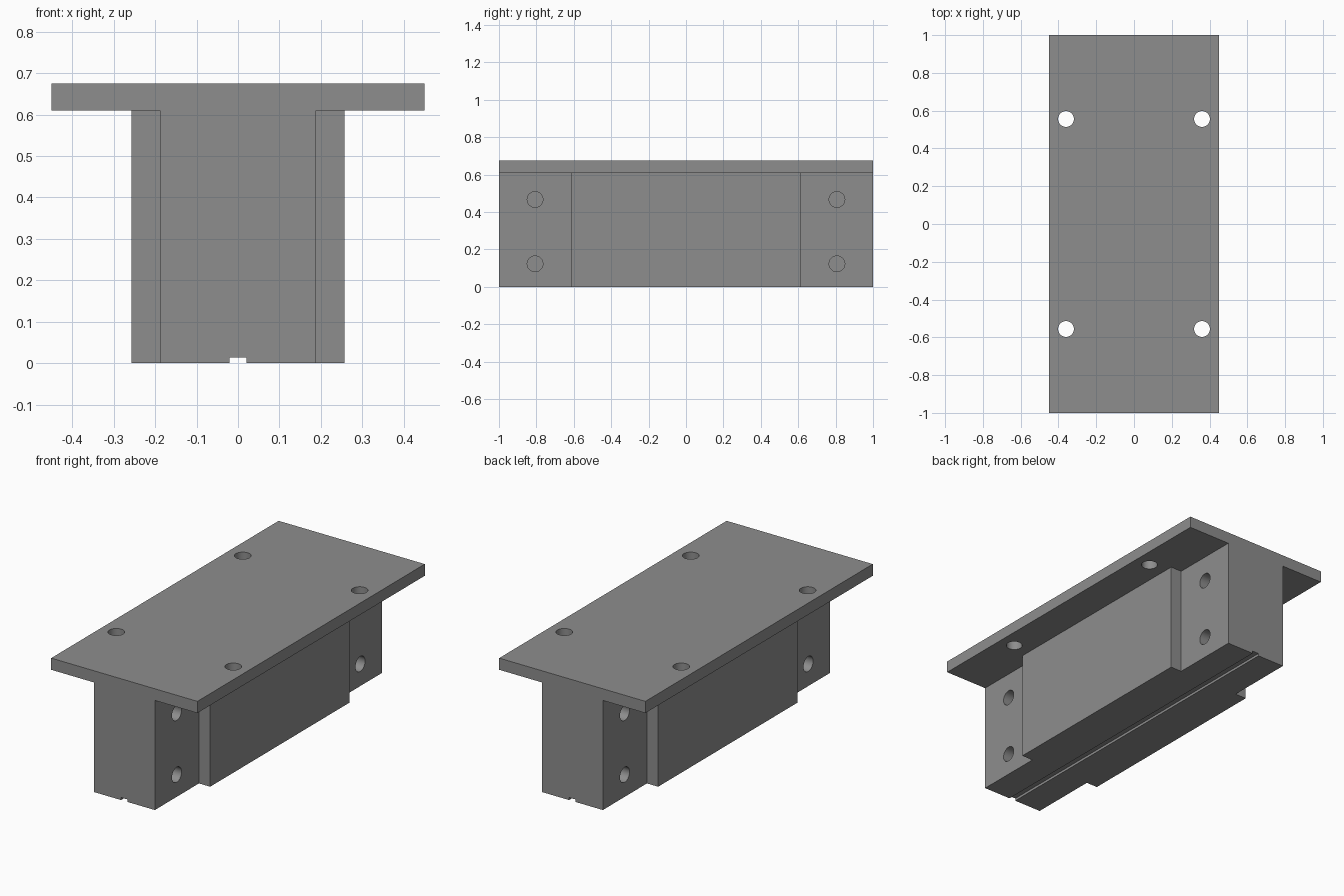
import bpy, bmesh, math
from mathutils import Matrix

if "Cube" in bpy.data.objects:
    bpy.data.objects.remove(bpy.data.objects["Cube"])

TOP, UNDER = 0.675, 0.61          # flange top and underside
CORE, PAD, PAD_Y = 0.188, 0.257, 0.612
HOLE_R, HOLE_DEPTH = 0.042, 0.14

grey = bpy.data.materials.new("steel grey")
grey.diffuse_color = (0.27, 0.27, 0.27, 1)
grey.use_nodes = True
grey.node_tree.nodes["Principled BSDF"].inputs["Base Color"].default_value = grey.diffuse_color


def finish(name, bm):
    bmesh.ops.recalc_face_normals(bm, faces=bm.faces)
    mesh = bpy.data.meshes.new(name)
    bm.to_mesh(mesh)
    bm.free()
    mesh.materials.append(grey)
    obj = bpy.data.objects.new(name, mesh)
    bpy.context.collection.objects.link(obj)
    return obj


def box(name, size, loc):
    bm = bmesh.new()
    bmesh.ops.create_cube(bm, size=1, matrix=Matrix.Translation(loc) @ Matrix.Diagonal((*size, 1)))
    return finish(name, bm)


def cylinder(name, depth, loc, axis):
    bm = bmesh.new()
    turn = Matrix.Rotation(math.pi / 2, 4, 'Y') if axis == 'X' else Matrix()
    bmesh.ops.create_cone(bm, cap_ends=True, segments=48, radius1=HOLE_R, radius2=HOLE_R,
                          depth=depth, matrix=Matrix.Translation(loc) @ turn)
    return finish(name, bm)


def combine(target, tool, operation):
    mod = target.modifiers.new(tool.name, 'BOOLEAN')
    mod.operation, mod.solver, mod.object = operation, 'EXACT', tool
    bpy.context.view_layer.objects.active = target
    bpy.ops.object.modifier_apply(modifier=mod.name)
    bpy.data.objects.remove(tool)


# Top flange
bracket = box("flanged_block", (0.9, 2, TOP - UNDER), (0, 0, (TOP + UNDER) / 2))

# Web with raised side pads, extruded from its plan outline
plan = [(CORE, -1), (CORE, -PAD_Y), (PAD, -PAD_Y), (PAD, PAD_Y), (CORE, PAD_Y), (CORE, 1)]
plan += [(-x, -y) for x, y in plan]
bm = bmesh.new()
face = bm.faces.new([bm.verts.new((x, y, 0)) for x, y in plan])
ext = bmesh.ops.extrude_face_region(bm, geom=[face])
bmesh.ops.translate(bm, vec=(0, 0, UNDER + 0.03),
                    verts=[v for v in ext["geom"] if isinstance(v, bmesh.types.BMVert)])
combine(bracket, finish("web", bm), 'UNION')

# Groove along the underside
combine(bracket, box("groove", (0.04, 2.2, 0.028), (0, 0, 0)), 'DIFFERENCE')

# Through holes in the flange and blind holes in the web ends
for sx in (-1, 1):
    for sy in (-1, 1):
        combine(bracket, cylinder("flange_hole", 0.3, (sx * 0.36, sy * 0.556, 0.64), 'Z'), 'DIFFERENCE')
        for z in (0.123, 0.467):
            combine(bracket, cylinder("side_hole", HOLE_DEPTH * 2, (sx * CORE, sy * 0.807, z), 'X'),
                    'DIFFERENCE')

# Smooth hole walls, crisp edges
bpy.ops.object.select_all(action='DESELECT')
bracket.select_set(True)
bpy.context.view_layer.objects.active = bracket
bpy.ops.object.shade_smooth_by_angle(angle=math.radians(30))
